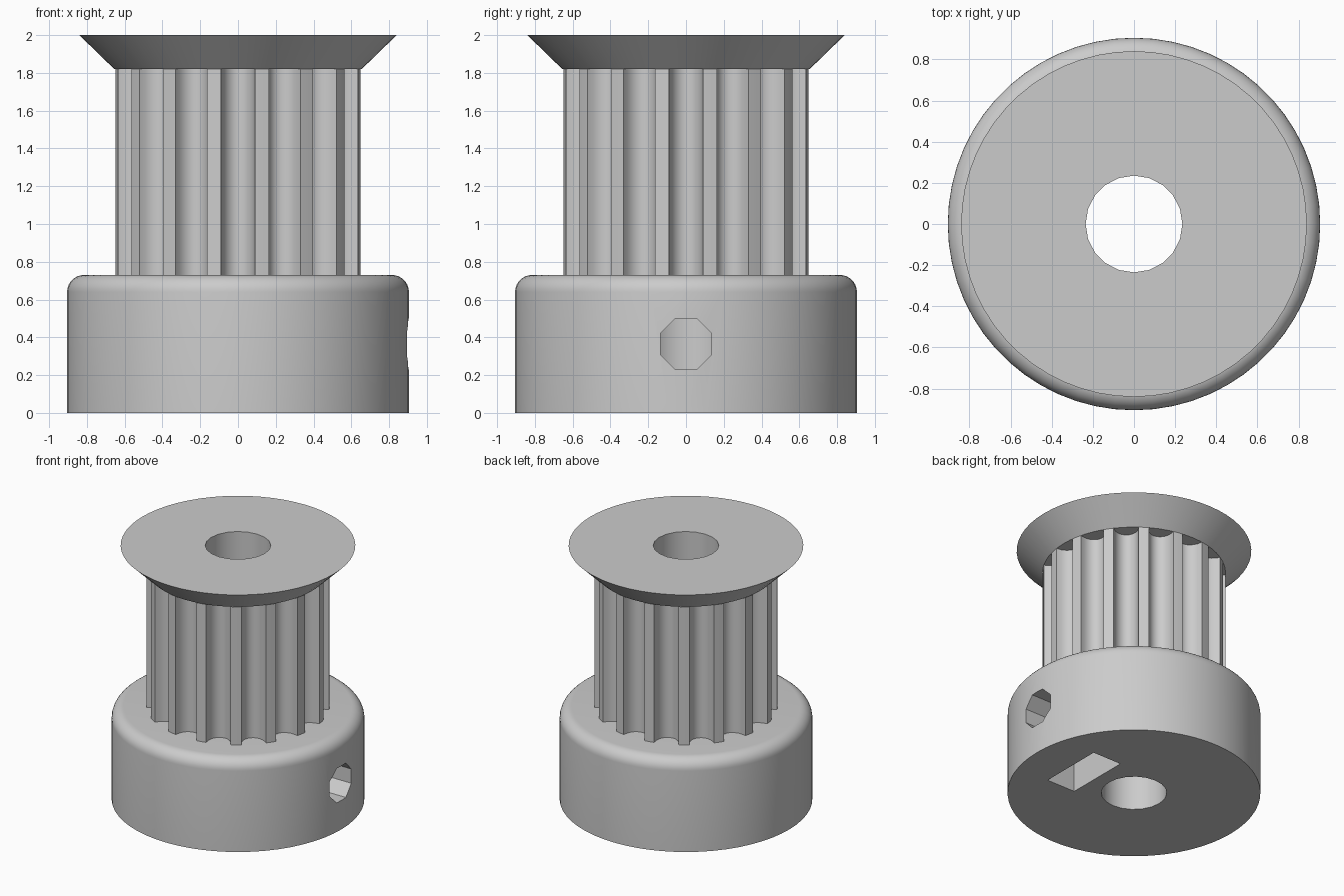
import bpy, bmesh
from math import pi, sin, cos, radians

if "Cube" in bpy.data.objects:
    bpy.data.objects.remove(bpy.data.objects["Cube"], do_unlink=True)

BORE, BORE_SIDES = 0.235, 20
HUB_R, HUB_TOP, FILLET = 0.905, 0.73, 0.09
TOOTH_R, TEETH, FLANGE_Z, TOP = 0.655, 16, 1.82, 2.0
SCREW_Z = 0.365

grey = bpy.data.materials.new("plain grey")
grey.use_nodes = True
grey.diffuse_color = (0.6, 0.6, 0.6, 1)
grey.node_tree.nodes["Principled BSDF"].inputs["Base Color"].default_value = (0.6, 0.6, 0.6, 1)


def finish(name, bm):
    bmesh.ops.recalc_face_normals(bm, faces=bm.faces)
    mesh = bpy.data.meshes.new(name)
    bm.to_mesh(mesh)
    bm.free()
    mesh.materials.append(grey)
    ob = bpy.data.objects.new(name, mesh)
    bpy.context.collection.objects.link(ob)
    return ob


def activate(ob):
    bpy.ops.object.select_all(action='DESELECT')
    ob.select_set(True)
    bpy.context.view_layer.objects.active = ob


def smooth(ob):
    activate(ob)
    bpy.ops.object.shade_smooth_by_angle(angle=radians(32))


def skin(bm, rings):
    """Join successive closed rings of points with quads."""
    loops = [[bm.verts.new(p) for p in ring] for ring in rings]
    for a, b in zip(loops, loops[1:]):
        n = len(a)
        for i in range(n):
            j = (i + 1) % n
            bm.faces.new((a[i], a[j], b[j], b[i]))
    return loops


def circle(r, z, n):
    return [(r * cos(2 * pi * i / n), r * sin(2 * pi * i / n), z) for i in range(n)]


def bored_solid(name, profile, n=60):
    """Revolve an outer profile and pierce it with the shaft bore."""
    bm = bmesh.new()
    outer = skin(bm, [circle(r, z, n) for r, z in profile])
    inner = skin(bm, [circle(BORE, profile[k][1], BORE_SIDES) for k in (0, -1)])
    for k in (0, -1):
        rim = [bm.edges.get((l[i - 1], l[i])) for l in (outer[k], inner[k]) for i in range(len(l))]
        bmesh.ops.triangle_fill(bm, edges=rim, use_beauty=True)
    return finish(name, bm)


def prism_x(name, section, x0, x1):
    """Extrude a section in y, z along x."""
    bm = bmesh.new()
    ends = skin(bm, [[(x, y, z) for y, z in section] for x in (x0, x1)])
    for end in ends:
        bm.faces.new(end)
    return finish(name, bm)


def cut(ob, cutter):
    mod = ob.modifiers.new("cut", 'BOOLEAN')
    mod.operation, mod.solver, mod.object = 'DIFFERENCE', 'EXACT', cutter
    activate(ob)
    bpy.ops.object.modifier_apply(modifier=mod.name)
    bpy.data.objects.remove(cutter, do_unlink=True)


# Hub with a rounded top edge
arc = [(HUB_R - FILLET + FILLET * cos(a * pi / 16), HUB_TOP - FILLET + FILLET * sin(a * pi / 16))
       for a in range(9)]
hub = bored_solid("hub", [(HUB_R, 0)] + arc)

# Captive nut slot, open at the bottom, with a pointed roof
half, shoulder = 0.257, 0.148
cut(hub, prism_x("nut_cutter", [(-half, -0.1), (half, -0.1), (half, SCREW_Z + shoulder),
                                (0, SCREW_Z + 2 * shoulder), (-half, SCREW_Z + shoulder)], 0.343, 0.592))

# Octagonal grub screw hole from the side into the bore
octagon = [(0.147 * cos((i + 0.5) * pi / 4), SCREW_Z + 0.147 * sin((i + 0.5) * pi / 4)) for i in range(8)]
cut(hub, prism_x("screw_cutter", octagon, 0.1, 1.1))
smooth(hub)

# Toothed barrel: round-bottomed grooves between narrow lands
outline = []
land = radians(3.3)
mouth = pi / TEETH - land
for t in range(TEETH):
    centre = 2 * pi * t / TEETH
    for k in range(13):
        a = pi * k / 12
        outline.append((TOOTH_R - 0.112 * sin(a) ** 0.8, centre - mouth * cos(a)))
    outline.append((TOOTH_R, centre + pi / TEETH))
bm = bmesh.new()
skin(bm, [[(r * cos(a), r * sin(a), z) for r, a in outline] for z in (HUB_TOP, FLANGE_Z)])
barrel = finish("toothed_barrel", bm)
smooth(barrel)

# Bore wall inside the barrel
bm = bmesh.new()
skin(bm, [circle(BORE, z, BORE_SIDES) for z in (FLANGE_Z, HUB_TOP)])
bore = finish("bore_wall", bm)
bore.data.flip_normals()
smooth(bore)

# Flared top flange
smooth(bored_solid("flange", [(TOOTH_R, FLANGE_Z), (0.84, TOP)]))
